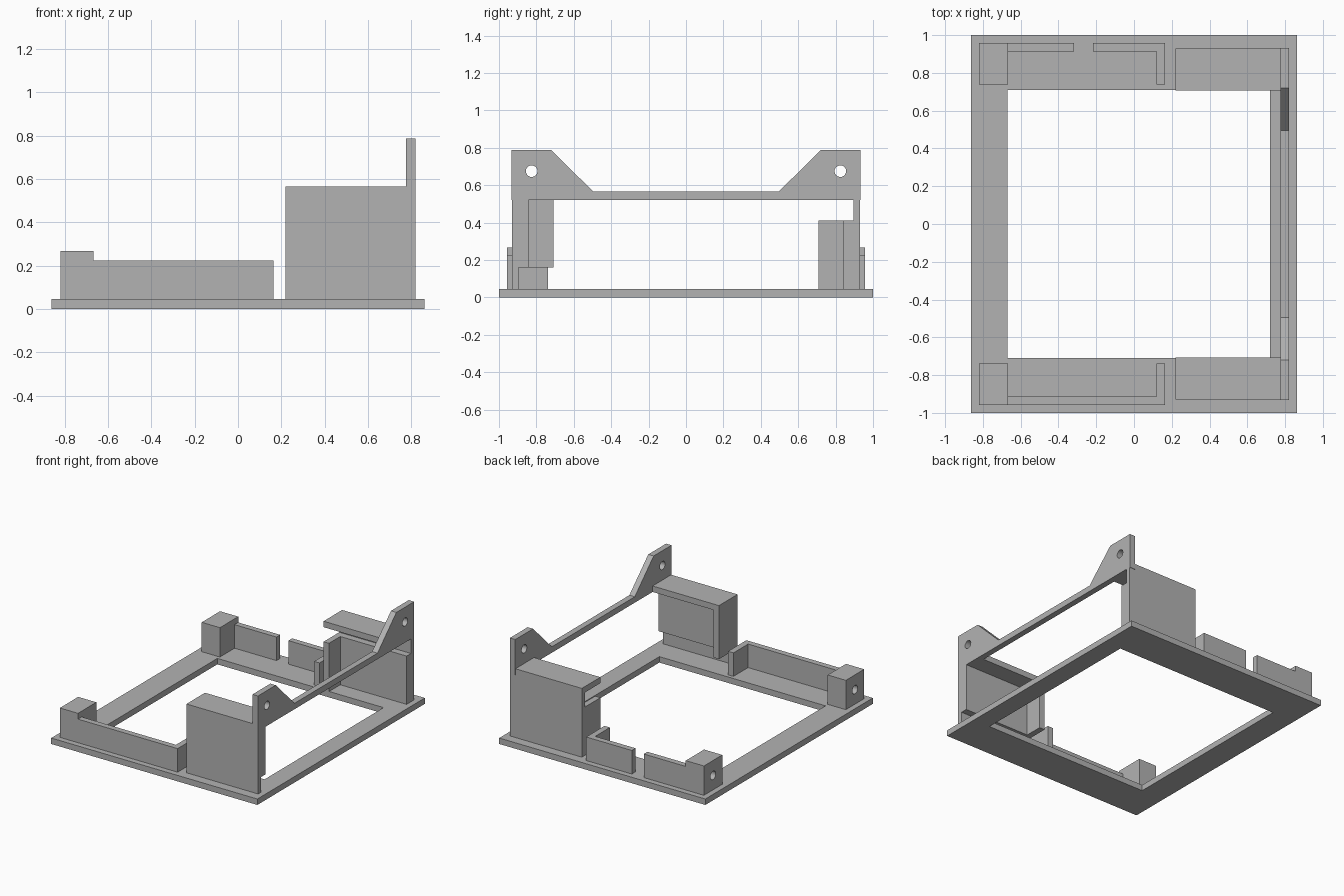
import bpy, bmesh, math
from mathutils import Vector, Matrix

cube = bpy.data.objects.get("Cube")
if cube:
    bpy.data.objects.remove(cube, do_unlink=True)

GREY = (0.45, 0.45, 0.45, 1)
mat = bpy.data.materials.new("plain_grey")
mat.use_nodes = True
mat.diffuse_color = GREY
mat.node_tree.nodes["Principled BSDF"].inputs["Base Color"].default_value = GREY


def add(name, bm):
    bmesh.ops.recalc_face_normals(bm, faces=bm.faces)
    mesh = bpy.data.meshes.new(name)
    bm.to_mesh(mesh)
    bm.free()
    mesh.materials.append(mat)
    ob = bpy.data.objects.new(name, mesh)
    bpy.context.scene.collection.objects.link(ob)
    return ob


def prism(name, profile, x0, x1):
    """Extrude a (y, z) profile along x."""
    bm = bmesh.new()
    face = bm.faces.new([bm.verts.new((x0, y, z)) for y, z in profile])
    ext = bmesh.ops.extrude_face_region(bm, geom=[face])
    verts = [v for v in ext["geom"] if isinstance(v, bmesh.types.BMVert)]
    bmesh.ops.translate(bm, vec=(x1 - x0, 0, 0), verts=verts)
    return add(name, bm)


def box(name, x, y, z):
    return prism(name, [(y[0], z[0]), (y[1], z[0]), (y[1], z[1]), (y[0], z[1])], *x)


def cut(target, cutter):
    mod = target.modifiers.new("cut", "BOOLEAN")
    mod.operation, mod.solver, mod.object = "DIFFERENCE", "EXACT", cutter
    bpy.context.view_layer.objects.active = target
    bpy.ops.object.modifier_apply(modifier=mod.name)
    bpy.data.objects.remove(cutter, do_unlink=True)


def drill(target, centre, radius, depth):
    """Round hole along x."""
    bm = bmesh.new()
    bmesh.ops.create_cone(bm, cap_ends=True, segments=32, radius1=radius, radius2=radius,
                          depth=depth, matrix=Matrix.Translation(Vector(centre))
                          @ Matrix.Rotation(math.pi / 2, 4, "Y"))
    cut(target, add("drill", bm))


BASE, UNDER, TOP, T = 0.045, 0.52, 0.565, 0.045
XL, XR = 0.22, 0.82            # tall housings
INNER, OUTER = 0.708, 0.93

# Base frame
base = box("base_frame", (-0.862, 0.862), (-1, 1), (0, BASE))
cut(base, box("opening", (-0.67, 0.72), (-0.71, 0.71), (-0.1, 0.1)))

# Low rails, stubs and drilled corner blocks at both ends
for s, end in ((-1, "front"), (1, "back")):
    def ys(a, b):
        return sorted((s * a, s * b))
    block = box(end + "_corner_block", (-0.82, -0.668), ys(0.738, 0.957), (BASE, 0.267))
    drill(block, (-0.82, s * 0.848, 0.155), 0.032, 0.22)
    spans = [(-0.668, 0.165)] if s < 0 else [(-0.668, -0.317), (-0.217, 0.165)]
    for i, span in enumerate(spans):
        box(f"{end}_rail_{i + 1}", span, ys(0.913, 0.957), (BASE, 0.223))
    box(end + "_rail_stub", (0.12, 0.165), ys(0.738, 0.913), (BASE, 0.223))

    # Tall housing: top slab, stepped outer wall and inner side wall;
    # the step is at the bottom in front and at the top behind
    box(end + "_housing_top", (XL, XR - T), ys(INNER, OUTER), (UNDER, TOP))
    thick = (0.16, UNDER) if s < 0 else (BASE, 0.41)
    thin = (BASE, 0.16) if s < 0 else (0.41, UNDER)
    box(end + "_housing_wall", (XL, XR), ys(0.843, OUTER), thick)
    box(end + "_housing_thin_wall", (XL, XR), ys(0.895, OUTER), thin)
    box(end + "_housing_side", (XL, XL + T), ys(INNER, 0.843), thick)

# Cross bar with two sloped, drilled ears
half = [(0.495, TOP), (0.72, 0.787), (0.933, 0.787), (0.933, UNDER)]
bar = prism("cross_bar_with_ears", half + [(-y, z) for y, z in reversed(half)], XR - T, XR)
for s in (-1, 1):
    drill(bar, (XR, s * 0.825, 0.675), 0.031, 0.4)
